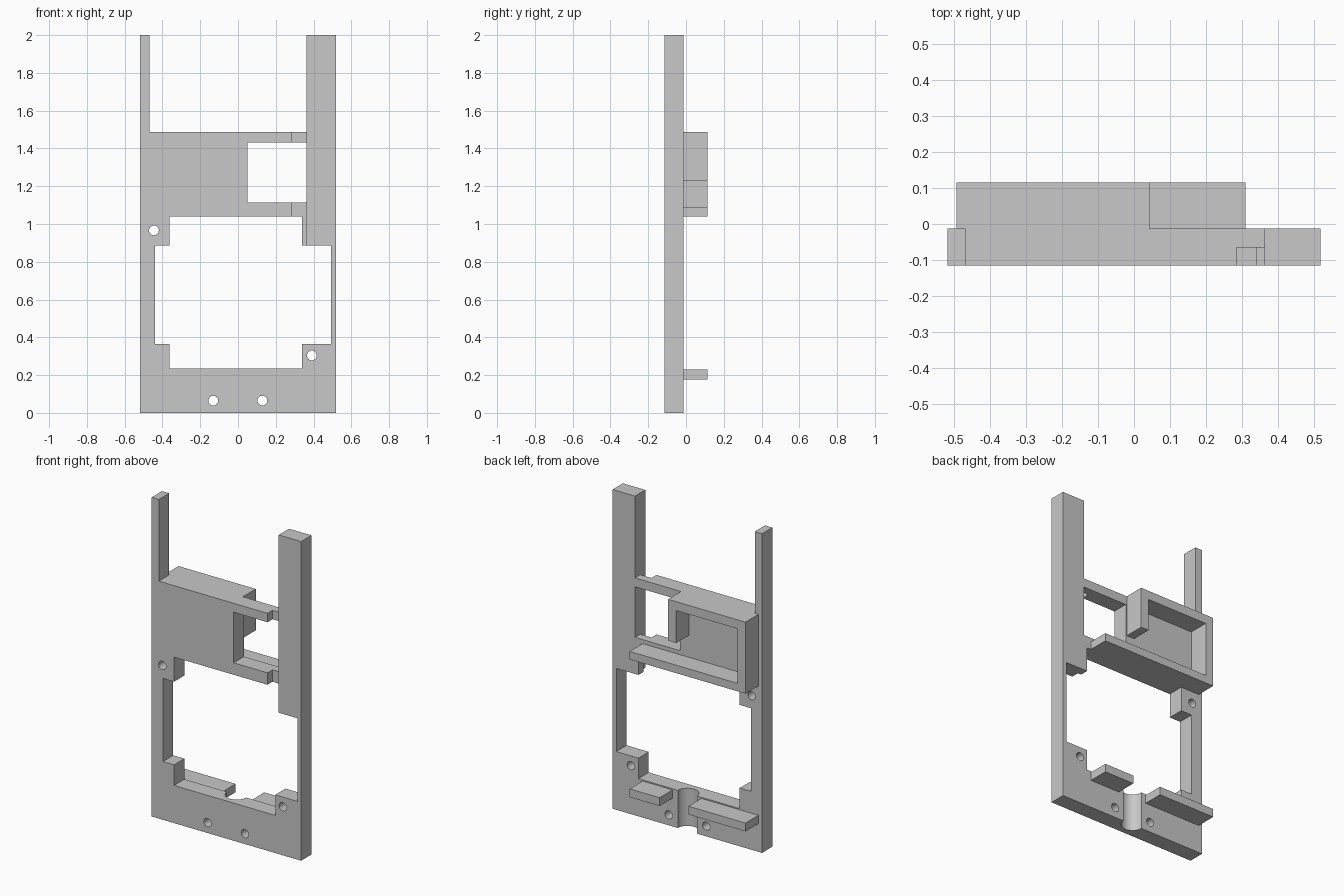
import bpy, math

if "Cube" in bpy.data.objects:
    bpy.data.objects.remove(bpy.data.objects["Cube"])

grey = bpy.data.materials.new("light_grey")
grey.diffuse_color = (0.58, 0.58, 0.58, 1)
grey.use_nodes = True
grey.node_tree.nodes["Principled BSDF"].inputs["Base Color"].default_value = grey.diffuse_color

FRONT, BACK, RIB = -0.115, -0.013, 0.115   # plate front, plate back, rib ends
W, H = 0.518, 2.0


def box(name, x0, x1, y0, y1, z0, z1):
    bpy.ops.mesh.primitive_cube_add(size=1, location=((x0 + x1) / 2, (y0 + y1) / 2, (z0 + z1) / 2))
    ob = bpy.context.object
    ob.name = name
    ob.scale = (x1 - x0, y1 - y0, z1 - z0)
    bpy.ops.object.transform_apply(location=True, rotation=True, scale=True)
    ob.data.materials.append(grey)
    return ob


def cylinder(name, r, depth, loc, rot=(0, 0, 0), sides=32):
    bpy.ops.mesh.primitive_cylinder_add(vertices=sides, radius=r, depth=depth, location=loc, rotation=rot)
    ob = bpy.context.object
    ob.name = name
    ob.data.materials.append(grey)
    return ob


def cut(target, cutter):
    mod = target.modifiers.new("cut", 'BOOLEAN')
    mod.operation = 'DIFFERENCE'
    mod.solver = 'EXACT'
    mod.object = cutter
    bpy.context.view_layer.objects.active = target
    bpy.ops.object.modifier_apply(modifier=mod.name)
    bpy.data.objects.remove(cutter, do_unlink=True)


# Main plate with its openings: x0, x1, y0, y1, z0, z1
plate = box("base_plate", -W, W, FRONT, BACK, 0, H)
openings = [
    (-0.468, 0.363, -0.3, 0.3, 1.488, 2.2),     # gap between the posts
    (-0.363, 0.339, -0.3, 0.3, 0.236, 1.04),    # tall part of the large opening
    (-0.44, 0.492, -0.3, 0.3, 0.365, 0.886),    # wide part of the large opening
    (0.05, 0.363, -0.3, 0.3, 1.115, 1.432),     # small window
    (0.285, 0.363, -0.3, -0.065, 0.7, 1.7),     # front recess beside the wide post
]
for o in openings:
    cut(plate, box("cutter", *o))

# Screw holes
for x, z in [(-0.445, 0.966), (0.391, 0.304), (-0.131, 0.065), (0.129, 0.065)]:
    cut(plate, cylinder("cutter", 0.026, 1, (x, 0, z), (math.pi / 2, 0, 0), 24))

# Half-round cable groove in the back
cut(plate, cylinder("cutter", 0.066, 1, (0, BACK, 0.1), sides=48))

bpy.ops.object.select_all(action='DESELECT')
plate.select_set(True)
bpy.context.view_layer.objects.active = plate
bpy.ops.object.shade_smooth_by_angle(angle=math.radians(30))

# Ribs on the back: x0, x1, z0, z1
ribs = {
    "frame_bottom_shelf": (-0.493, 0.31, 1.04, 1.09),
    "frame_left_wall": (-0.493, -0.438, 1.09, 1.432),
    "frame_top_wall": (-0.493, 0.043, 1.432, 1.488),
    "frame_right_wall": (-0.012, 0.043, 1.229, 1.432),
    "lower_rib_long": (-0.493, -0.097, 0.177, 0.229),
    "lower_rib_short": (0.102, 0.31, 0.177, 0.229),
}
for name, (x0, x1, z0, z1) in ribs.items():
    box(name, x0, x1, BACK, RIB, z0, z1)
